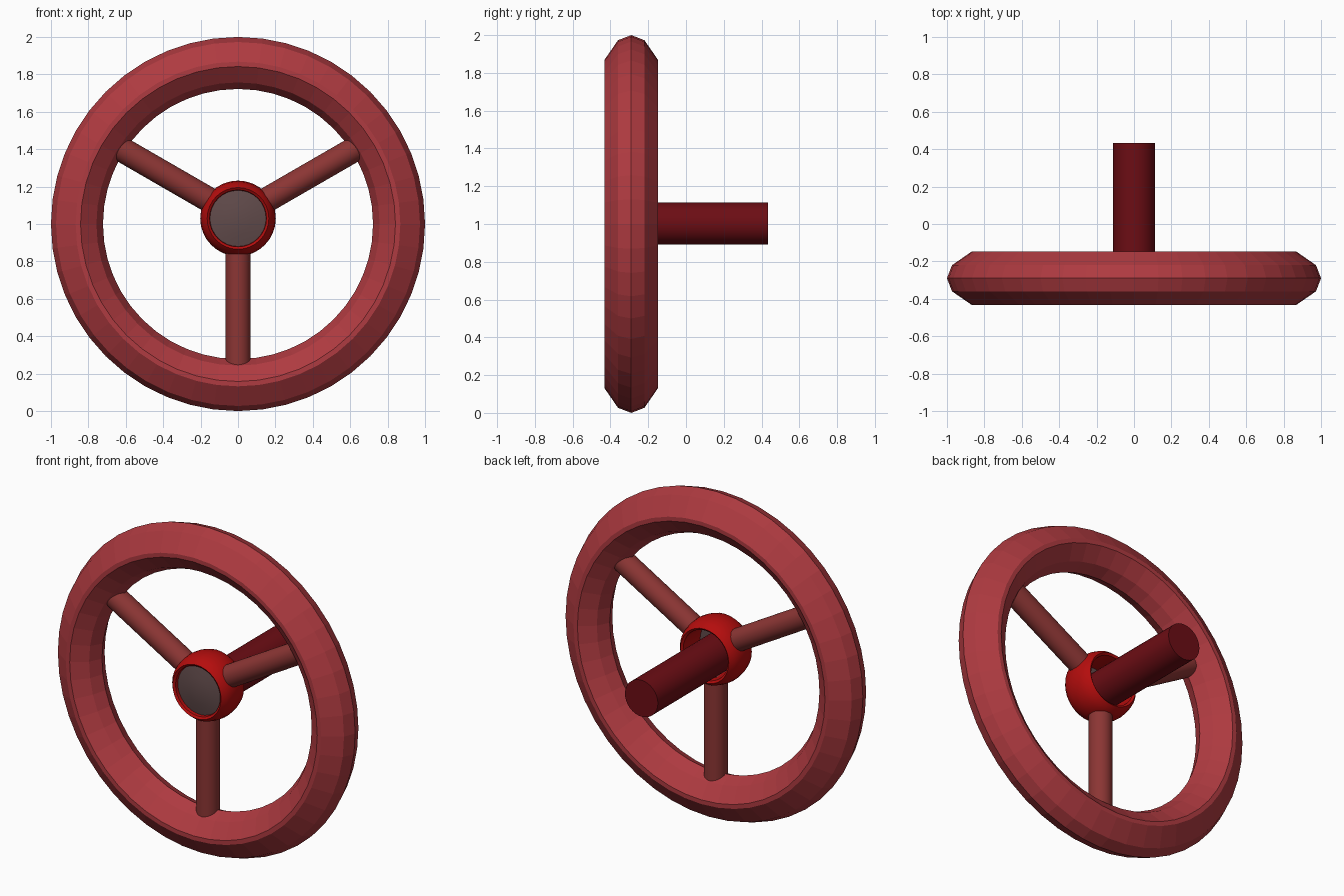
import bpy, bmesh, math
from mathutils import Vector

if "Cube" in bpy.data.objects:
    bpy.data.objects.remove(bpy.data.objects["Cube"])

WHEEL_Y = -0.29   # plane of the wheel
HUB_Z = 1.03


def paint(ob, color):
    mat = bpy.data.materials.new(ob.name + "_paint")
    mat.diffuse_color = (*color, 1)
    mat.use_nodes = True
    mat.node_tree.nodes["Principled BSDF"].inputs["Base Color"].default_value = mat.diffuse_color
    ob.data.materials.append(mat)


def lathe(name, profile, center, steps, color, closed=True, smooth=None):
    """Spin (radius, y offset) points round the y axis."""
    bm = bmesh.new()
    vs = [bm.verts.new((r, y, 0)) for r, y in profile]
    edges = [bm.edges.new(p) for p in zip(vs, vs[1:])]
    if closed:
        edges.append(bm.edges.new((vs[-1], vs[0])))
    bmesh.ops.spin(bm, geom=vs + edges, cent=(0, 0, 0), axis=(0, 1, 0),
                   angle=math.tau, steps=steps)
    bmesh.ops.remove_doubles(bm, verts=bm.verts, dist=1e-4)
    bmesh.ops.recalc_face_normals(bm, faces=bm.faces)
    me = bpy.data.meshes.new(name)
    bm.to_mesh(me)
    bm.free()
    ob = bpy.data.objects.new(name, me)
    bpy.context.collection.objects.link(ob)
    ob.location = center
    paint(ob, color)
    if smooth:
        shade(ob, smooth)
    return ob


def shade(ob, degrees):
    bpy.ops.object.select_all(action='DESELECT')
    bpy.context.view_layer.objects.active = ob
    ob.select_set(True)
    bpy.ops.object.shade_smooth_by_angle(angle=math.radians(degrees))


def rod(name, a, b, radius, color):
    a, b = Vector(a), Vector(b)
    d = b - a
    bpy.ops.mesh.primitive_cylinder_add(vertices=32, radius=radius, depth=d.length,
                                        location=(a + b) / 2)
    ob = bpy.context.object
    ob.name = name
    ob.rotation_euler = d.to_track_quat('Z', 'Y').to_euler()
    paint(ob, color)
    shade(ob, 30)


# Faceted grip rim
half = [(0.722, 0), (0.757, 0.075), (0.842, 0.1425), (0.868, 0.1425), (0.973, 0.07), (1.0, 0)]
rim = half + [(r, -y) for r, y in half[-2:0:-1]]
lathe("rim", rim, (0, WHEEL_Y, 1.0), 48, (0.43, 0.043, 0.052))

# Barrel-shaped hub ring, open at the back
barrel = [(0.165, -0.11), (0.185, -0.085), (0.197, -0.045), (0.202, 0),
          (0.197, 0.045), (0.185, 0.085), (0.165, 0.11),
          (0.152, 0.10), (0.145, 0), (0.152, -0.10)]
lathe("hub_ring", barrel, (0, WHEEL_Y, HUB_Z), 32, (0.46, 0.004, 0.004), smooth=35)

# Slightly domed cap in the front of the hub
cap = [(0, -0.10), (0.08, -0.094), (0.15, -0.08), (0.15, -0.06), (0, -0.06)]
lathe("hub_cap", cap, (0, WHEEL_Y, HUB_Z), 32, (0.12, 0.07, 0.07), closed=False, smooth=30)

# Three spokes
for i, deg in enumerate((30, 150, 270)):
    c, s = math.cos(math.radians(deg)), math.sin(math.radians(deg))
    z0 = 1.04
    reach = 0.74 if s > 0 else 0.80
    rod(f"spoke_{i + 1}", (0.15 * c, WHEEL_Y, z0 + 0.15 * s),
        (reach * c, WHEEL_Y, z0 + reach * s), 0.067, (0.26, 0.036, 0.034))

# Steering column
rod("column", (0, WHEEL_Y - 0.03, 1.003), (0, 0.433, 1.003), 0.112, (0.15, 0.004, 0.007))
